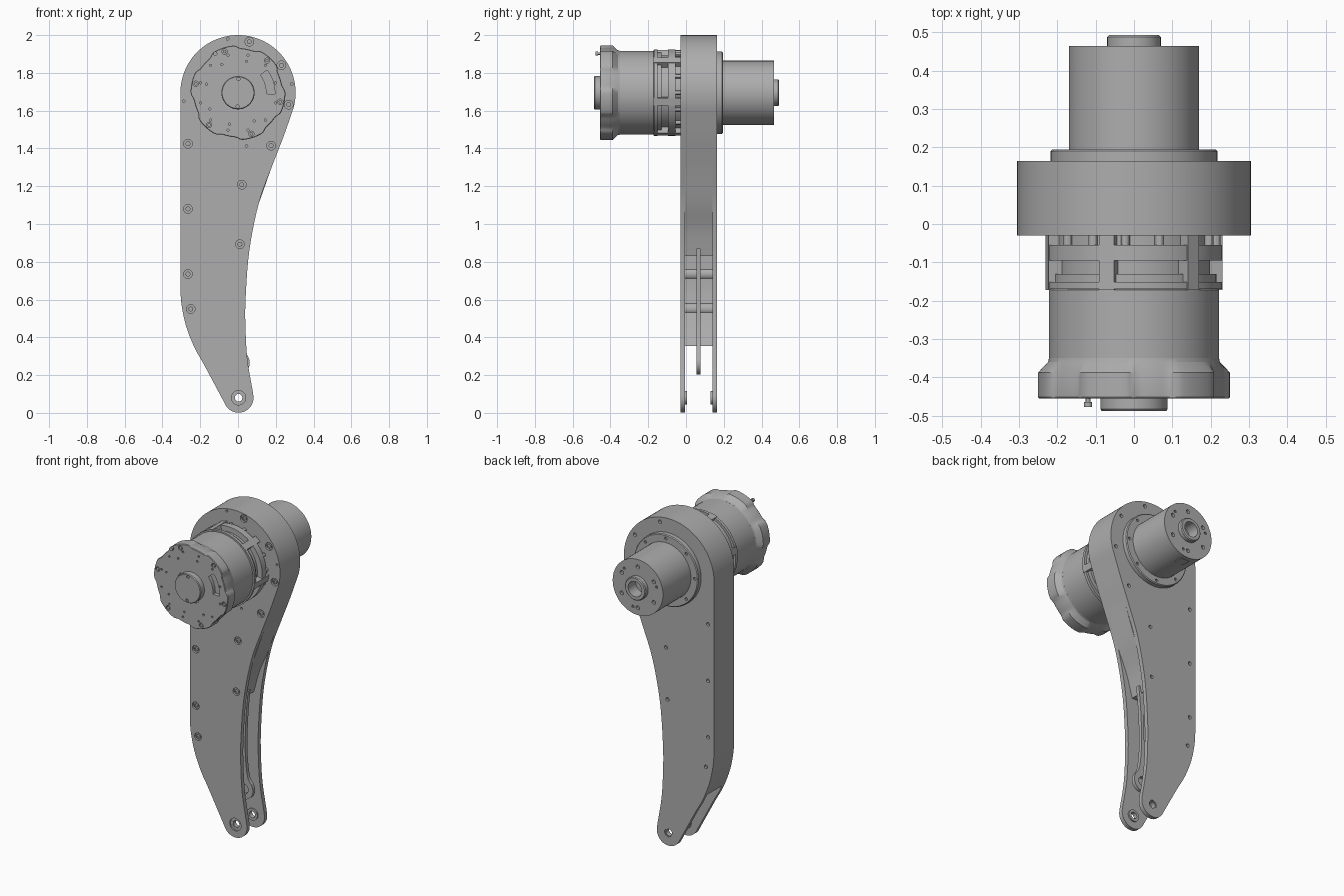
import bpy, bmesh
from math import sin, cos, radians, pi, exp
from mathutils import Vector

cube = bpy.data.objects.get("Cube")
if cube:
    bpy.data.objects.remove(cube)

HEAD_Z = 1.695
AXIS = [(0, HEAD_Z)]
LOBES = [48 + 60 * i for i in range(6)]

grey = bpy.data.materials.new("machined_grey")
grey.use_nodes = True
grey.diffuse_color = (0.42, 0.42, 0.42, 1)
grey.node_tree.nodes["Principled BSDF"].inputs["Base Color"].default_value = grey.diffuse_color


def finish(name, bm):
    bmesh.ops.remove_doubles(bm, verts=bm.verts, dist=1e-5)
    bmesh.ops.recalc_face_normals(bm, faces=bm.faces)
    mesh = bpy.data.meshes.new(name)
    bm.to_mesh(mesh)
    bm.free()
    mesh.materials.append(grey)
    ob = bpy.data.objects.new(name, mesh)
    bpy.context.collection.objects.link(ob)
    smooth(ob)
    return ob


def smooth(ob):
    bpy.ops.object.select_all(action='DESELECT')
    ob.select_set(True)
    bpy.context.view_layer.objects.active = ob
    bpy.ops.object.shade_smooth_by_angle(angle=radians(30))


def lathe(name, profile, centres=AXIS, segs=64, shape=None):
    """Turn (radius, y) points about y-parallel axes at each (x, z) centre."""
    bm = bmesh.new()
    for cx, cz in centres:
        rings = []
        for r, y in profile:
            ring = []
            for i in range(segs):
                a = 2 * pi * i / segs
                rr = shape(r, a) if shape else r
                ring.append(bm.verts.new((cx + rr * cos(a), y, cz + rr * sin(a))))
            rings.append(ring)
        for p, q in zip(rings, rings[1:]):
            for i in range(segs):
                j = (i + 1) % segs
                bm.faces.new((p[i], p[j], q[j], q[i]))
    return finish(name, bm)


def rod(name, r, y0, y1, centres=AXIS, segs=16):
    return lathe(name, [(0, y0), (r, y0), (r, y1), (0, y1)], centres, segs)


def extrude(name, pts, y0, y1):
    bm = bmesh.new()
    face = bm.faces.new([bm.verts.new((x, y0, z)) for x, z in pts])
    new = bmesh.ops.extrude_face_region(bm, geom=[face])["geom"]
    bmesh.ops.translate(bm, vec=(0, y1 - y0, 0),
                        verts=[v for v in new if isinstance(v, bmesh.types.BMVert)])
    return finish(name, bm)


def cut(ob, *cutters):
    for c in cutters:
        c.hide_render = True
        bpy.context.view_layer.objects.active = ob
        mod = ob.modifiers.new("cut", 'BOOLEAN')
        mod.object = c
        mod.solver = 'EXACT'
        bpy.ops.object.modifier_apply(modifier=mod.name)
        bpy.data.objects.remove(c)
    smooth(ob)


def arc(cx, cz, r, a0, a1, n):
    angles = [radians(a0 + (a1 - a0) * i / n) for i in range(n + 1)]
    return [(cx + r * cos(a), cz + r * sin(a)) for a in angles]


def around(r, angles):
    return [(r * cos(radians(a)), HEAD_Z + r * sin(radians(a))) for a in angles]


def spline(points, steps=5):
    p = [Vector(q) for q in [points[0]] + points + [points[-1]]]
    out = []
    for a, b, c, d in zip(p, p[1:], p[2:], p[3:]):
        for i in range(steps):
            t = i / steps
            v = 0.5 * (2 * b + (c - a) * t + (2 * a - 5 * b + 4 * c - d) * t * t
                       + (3 * b - a - 3 * c + d) * t ** 3)
            out.append(tuple(v))
    return out + [points[-1]]


# Leg outline: round head, concave inner edge, round foot, curved outer edge
head = arc(0, HEAD_Z, 0.305, 180, -15, 48)
inner_edge = spline([head[-1], (0.24, 1.46), (0.178, 1.3), (0.11, 1.11), (0.06, 0.86),
                     (0.04, 0.6), (0.04, 0.44), (0.05, 0.28), (0.077, 0.12)])
foot = arc(0.003, 0.08, 0.079, 12, -148, 24)
outer_edge = spline([foot[-1], (-0.177, 0.25), (-0.23, 0.345), (-0.275, 0.46),
                     (-0.3, 0.58), (-0.305, 0.68)])
outline = head + inner_edge[1:] + foot + outer_edge[1:]

screws = [(-0.265, 1.425), (-0.265, 1.08), (-0.265, 0.735), (-0.25, 0.55), (0.01, 0.893),
          (0.02, 1.208), (0.175, 1.415), (0.268, 1.632), (0.23, 1.84), (0.06, 1.965)]
small_holes = [(-0.288, 1.65), (-0.055, 1.98), (0.284, 1.742), (0.045, 1.412)]
FOOT = [(0.003, 0.08)]

front = extrude("front_side_plate", outline, -0.03, -0.004)
cut(front, rod("screw_cutter", 0.023, -0.05, -0.018, screws, 24),
    rod("small_cutter", 0.007, -0.05, -0.018, small_holes, 12),
    lathe("foot_cutter", [(0, -0.05), (0.038, -0.05), (0.038, -0.022), (0.022, -0.022),
                          (0.022, 0.05), (0, 0.05)], FOOT, 32))
back = extrude("back_side_plate", outline, 0.139, 0.165)
cut(back, rod("screw_cutter", 0.011, 0.15, 0.2, screws, 16),
    rod("foot_cutter", 0.026, 0.1, 0.2, FOOT, 32))
lathe("screw_heads", [(0, -0.024), (0.006, -0.024), (0.006, -0.028), (0.013, -0.028),
                      (0.013, -0.017), (0, -0.017)], screws, 16)

# Foot bearings on the inner faces
for label, y0, y1 in (("front", -0.02, 0.004), ("back", 0.131, 0.16)):
    lathe(label + "_foot_bearing", [(0.02, y0), (0.036, y0), (0.036, y1), (0.02, y1), (0.02, y0)]
          if label == "front" else
          [(0.02, y0), (0.036, y0), (0.036, 0.139), (0.026, 0.139), (0.026, y1), (0.02, y1), (0.02, y0)],
          FOOT, 32)

# Core between the plates: solid above, thin wall along the outer edge below
recess = spline([head[-1], (0.24, 1.46), (0.178, 1.3), (0.11, 1.11), (0.05, 0.97), (0.01, 0.83)])
wall = spline([(-0.24, 0.83), (-0.24, 0.64), (-0.215, 0.5), (-0.165, 0.355)])
core_outer = [p for p in outer_edge if p[1] > 0.355]
extrude("leg_core", head + recess[1:] + wall + core_outer, -0.004, 0.139)
rod("standoffs", 0.034, -0.004, 0.139, screws[2:4], 24)

# Thin link in the slot, with a round lower eye
link = spline([(0.03, 0.87), (0.015, 0.7), (0.01, 0.5), (0.025, 0.35), (0.052, 0.302)])
link += arc(0, 0.265, 0.062, 30, -200, 24)
link += spline([(-0.055, 0.36), (-0.06, 0.5), (-0.055, 0.7), (-0.04, 0.87)])
link_plate = extrude("inner_link", link, 0.055, 0.077)
cut(link_plate, rod("eye_cutter", 0.03, 0, 0.15, [(0, 0.265)], 24),
    extrude("slot_cutter", arc(-0.023, 0.72, 0.015, 0, 180, 8) + arc(-0.025, 0.47, 0.015, 180, 360, 8),
            0, 0.15))

# Gearbox stage behind the motor
lathe("gearbox", [(0, -0.02), (0.205, -0.02), (0.205, -0.055), (0.23, -0.055), (0.23, -0.095),
                  (0.198, -0.095), (0.198, -0.13), (0.215, -0.13), (0.215, -0.152),
                  (0.23, -0.152), (0.23, -0.17), (0, -0.17)])
rod("gearbox_bolts", 0.012, -0.056, -0.028, around(0.214, range(0, 360, 24)), 12)
for n, a in enumerate(LOBES):
    c, s = cos(radians(a)), sin(radians(a))
    corners = [(u * c - v * s, HEAD_Z + u * s + v * c)
               for u, v in ((0.18, -0.02), (0.232, -0.02), (0.232, 0.02), (0.18, 0.02))]
    extrude("gearbox_pillar_%d" % (n + 1), corners, -0.172, -0.03)


# Motor drum with a flared, lobed front cap
def lobed(r, a):
    if r < 0.23:
        return r
    d = min(abs((a - radians(l) + pi) % (2 * pi) - pi) for l in LOBES)
    return r - 0.015 / (1 + exp(-(d - 0.3) * 40))


lathe("motor_drum", [(0, -0.165), (0.215, -0.165), (0.222, -0.172), (0.222, -0.36), (0, -0.36)])
cap = lathe("motor_cap", [(0, -0.35), (0.222, -0.35), (0.224, -0.36), (0.251, -0.388),
                          (0.251, -0.452), (0.248, -0.456), (0, -0.456)], AXIS, 144, lobed)
slot = arc(0, HEAD_Z, 0.195, -2, 38, 10) + arc(0, HEAD_Z, 0.151, 38, -2, 10)
cut(cap, extrude("slot_cutter", slot, -0.5, -0.435),
    rod("cap_screw_cutter", 0.014, -0.5, -0.446, around(0.229, LOBES), 16),
    rod("cap_hole_cutter", 0.006, -0.5, -0.446,
        around(0.205, range(15, 375, 30)) + around(0.172, range(75, 345, 45)), 10),
    lathe("groove_cutter", [(0.087, -0.5), (0.096, -0.5), (0.096, -0.45), (0.087, -0.45),
                            (0.087, -0.5)]))
rod("cap_screws", 0.009, -0.454, -0.44, around(0.229, LOBES), 12)

# Front hub and small locating pin
hub = lathe("front_hub", [(0, -0.44), (0.088, -0.44), (0.088, -0.483), (0.084, -0.488), (0, -0.488)])
cut(hub, rod("hub_cutter", 0.009, -0.52, -0.478, around(0.073, (88, 268)), 12))
lathe("locating_pin", [(0, -0.45), (0.006, -0.45), (0.006, -0.465), (0.011, -0.465),
                       (0.011, -0.478), (0, -0.478)], [(-0.12, 1.902)], 16)

# Rear flange, barrel and hollow output boss
rear = lathe("rear_barrel", [(0, 0.15), (0.218, 0.15), (0.218, 0.19), (0.213, 0.195), (0.17, 0.195),
                             (0.17, 0.465), (0.07, 0.465), (0.07, 0.488), (0.065, 0.493),
                             (0.046, 0.493), (0.046, 0.42), (0, 0.42)])
cut(rear, rod("flange_cutter", 0.009, 0.185, 0.22, around(0.195, range(0, 360, 45)), 12),
    rod("end_cutter", 0.012, 0.45, 0.52, around(0.125, range(30, 390, 60)), 14),
    rod("end_small_cutter", 0.008, 0.45, 0.52, around(0.13, range(45, 405, 120)), 10))
extrude("connector_plate", [(-0.03, 1.523), (0.03, 1.523), (0.03, 1.54), (-0.03, 1.54)], 0.39, 0.44)
